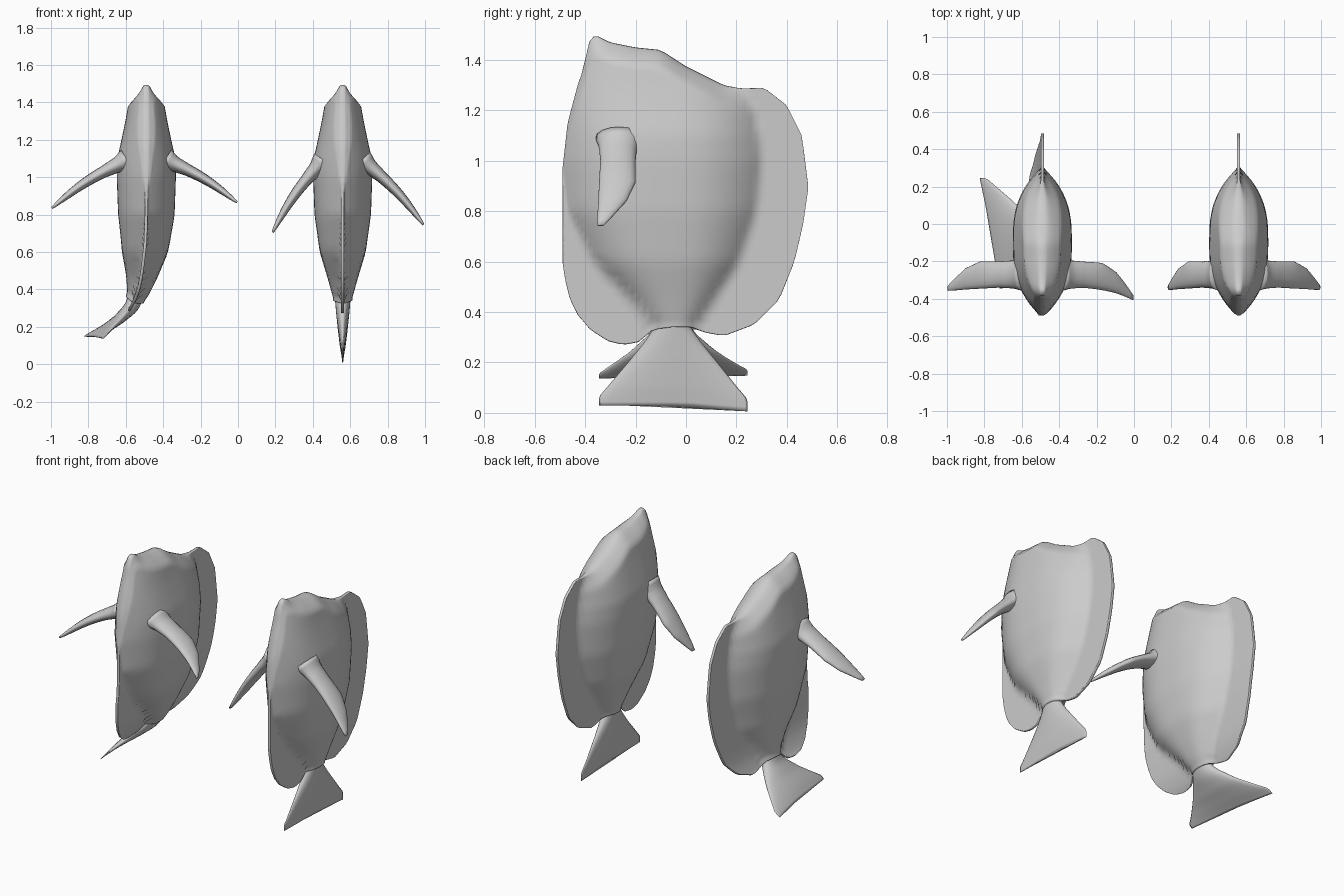
import bpy, bmesh, math
from mathutils import Vector

if "Cube" in bpy.data.objects:
    bpy.data.objects.remove(bpy.data.objects["Cube"])


def lerp(table, t, k=1):
    """Piecewise linear lookup in rows sorted by first column."""
    if t <= table[0][0]:
        return table[0][k]
    for a, b in zip(table, table[1:]):
        if t <= b[0]:
            return a[k] + (b[k] - a[k]) * (t - a[0]) / (b[0] - a[0])
    return table[-1][k]


# Side outline (y, z) of body with its front and rear fin lobes
TOP = [(-.49, .97), (-.47, 1.15), (-.43, 1.3), (-.402, 1.38), (-.395, 1.46), (-.36, 1.5),
       (-.3, 1.47), (-.2, 1.45), (-.1, 1.44), (0, 1.375), (.15, 1.3), (.22, 1.287),
       (.31, 1.29), (.4, 1.22), (.46, 1.1), (.485, .9)]
BOTTOM = [(-.49, .6), (-.48, .53), (-.46, .45), (-.43, .39), (-.38, .33), (-.31, .285),
          (-.25, .27), (-.19, .28), (-.13, .33), (-.05, .34), (.02, .34), (.07, .32),
          (.15, .305), (.27, .35), (.37, .45), (.43, .6), (.465, .75), (.485, .89)]
# Thick core: z, half width, front y, back y
CORE = [(.27, .035, -.12, .02), (.36, .045, -.14, .05), (.45, .07, -.22, .11),
        (.6, .115, -.37, .21), (.8, .143, -.47, .28), (1.0, .15, -.495, .3),
        (1.1, .147, -.49, .29), (1.2, .125, -.485, .27), (1.3, .104, -.46, .22),
        (1.38, .09, -.43, .14), (1.42, .078, -.42, .08), (1.46, .05, -.42, 0), (1.5, .03, -.42, -.1)]
# Tail: z, half thickness, front y, back y
TAIL = [(0, .004, -.345, .245), (.05, .01, -.345, .245), (.1, .016, -.315, .205),
        (.2, .028, -.23, .125), (.28, .036, -.165, .06), (.34, .041, -.125, .018),
        (.39, .044, -.115, .02), (.46, .045, -.1, 0)]
# Sideways bend of one fish: rest z, x shift, new z
BEND = [(0, -.295, .133), (.1, -.225, .185), (.2, -.15, .238), (.3, -.078, .305),
        (.4, -.04, .4), (.5, -.022, .5), (.65, -.005, .65), (.8, 0, .8), (1.6, 0, 1.6)]


def half_width(y, z, top):
    w, f, b = (lerp(CORE, z, k) for k in (1, 2, 3))
    s = abs((y - (f + b) / 2) / ((b - f) / 2))
    core = w * max(0, 1 - s ** 2.8) if s < 1 else 0
    return .008 + core * math.sqrt(max(0, min(1, (top - z) / .07)))


def place(p, cx, bent):
    x, y, z = p
    if not bent:
        return Vector((cx + x, y, z))
    e = .03
    c = [Vector((sum(lerp(BEND, z + d, 1) for d in (-e, 0, e)) / 3, 0, lerp(BEND, z, 2)))
         for _ in (0,) for d in (0,)][0]
    t = Vector((lerp(BEND, z + e, 1) - lerp(BEND, z - e, 1), 0,
                lerp(BEND, z + e, 2) - lerp(BEND, z - e, 2))).normalized()
    n = Vector((t.z, 0, -t.x))
    twist = max(0, .3 - z) / .3 * (y + .05) * -.17
    return Vector((cx, y, 0)) + c + n * x + Vector((twist, 0, -twist * .25))


def finish(name, bm):
    bmesh.ops.remove_doubles(bm, verts=bm.verts, dist=1e-5)
    bmesh.ops.recalc_face_normals(bm, faces=bm.faces)
    me = bpy.data.meshes.new(name)
    bm.to_mesh(me)
    bm.free()
    ob = bpy.data.objects.new(name, me)
    bpy.context.collection.objects.link(ob)
    me.shade_smooth()
    return ob


def spaced(n):
    return [(1 - math.cos(math.pi * i / n)) / 2 for i in range(n + 1)]


def make_body(name, cx, bent):
    bm = bmesh.new()
    us, vs = spaced(56), spaced(44)
    for side in (1, -1):
        grid = []
        for i, u in enumerate(us):
            y = -.49 + .975 * u
            lo, hi = lerp(BOTTOM, y), lerp(TOP, y)
            col = []
            for j, v in enumerate(vs):
                z = lo + (hi - lo) * v
                rim = i in (0, 56) or j in (0, 44)
                x = 0 if rim else side * half_width(y, z, hi)
                col.append(bm.verts.new(place((x, y, z), cx, bent)))
            grid.append(col)
        for a, b in zip(grid, grid[1:]):
            for j in range(44):
                bm.faces.new((a[j], b[j], b[j + 1], a[j + 1]))
    finish(name, bm)


def loft(name, rings):
    bm = bmesh.new()
    rows = [[bm.verts.new(p) for p in r] for r in rings]
    n = len(rows[0])
    for a, b in zip(rows, rows[1:]):
        for i in range(n):
            bm.faces.new((a[i], a[(i + 1) % n], b[(i + 1) % n], b[i]))
    bm.faces.new(rows[0])
    bm.faces.new(rows[-1])
    return finish(name, bm)


def make_tail(name, cx, bent):
    rings = []
    for k in range(25):
        z = .46 * k / 24
        w, f, b = (lerp(TAIL, z, c) for c in (1, 2, 3))
        ring = []
        for i in range(24):
            a = math.tau * i / 24
            y = (f + b) / 2 + (b - f) / 2 * math.cos(a)
            # trailing edge slopes slightly toward the back
            drop = max(0, 1 - z / .1) * (.03 if y < 0 else .03 - .1 * y)
            ring.append(place((w * math.sin(a), y, z + drop), cx, bent))
        rings.append(ring)
    loft(name, rings)


# Pectoral fin: position along fin, front y, back y, half thickness
FIN = [(0, -.36, -.17, .065), (.12, -.345, -.195, .042), (.3, -.34, -.2, .032),
       (.55, -.345, -.2, .026), (.75, -.348, -.235, .02), (.92, -.352, -.295, .012),
       (1, -.352, -.325, .006)]


def make_fin(name, cx, side, reach, tip_z, tip_dy):
    root, tip = Vector((.1, 0, 1.09)), Vector((reach - .005, 0, tip_z + .005))
    d = (tip - root).normalized()
    n = Vector((-d.z, 0, d.x))
    rings = []
    for k in range(21):
        t = k / 20
        f, b, w = (lerp(FIN, t, c) for c in (1, 2, 3))
        c = root.lerp(tip, t) + n * .02 * math.sin(math.pi * t)
        ring = []
        for i in range(16):
            a = math.tau * i / 16
            p = c + n * w * math.sin(a)
            y = (f + b) / 2 + (b - f) / 2 * math.cos(a) + tip_dy * t ** 3
            ring.append(Vector((cx + side * p.x, y, p.z)))
        rings.append(ring)
    loft(name, rings)


# Two fish: bent-tail one on the left, straight one on the right
for label, cx, bent, fins in (
        ("left_fish", -.49, True, ((-1, .51, .83, -.005), (1, .49, .86, -.055))),
        ("right_fish", .56, False, ((-1, .38, .70, 0), (1, .437, .74, 0)))):
    make_body(label + "_body", cx, bent)
    make_tail(label + "_tail", cx, bent)
    for side, reach, tip_z, dy in fins:
        make_fin(f"{label}_{'left' if side < 0 else 'right'}_fin", cx, side, reach, tip_z, dy)
